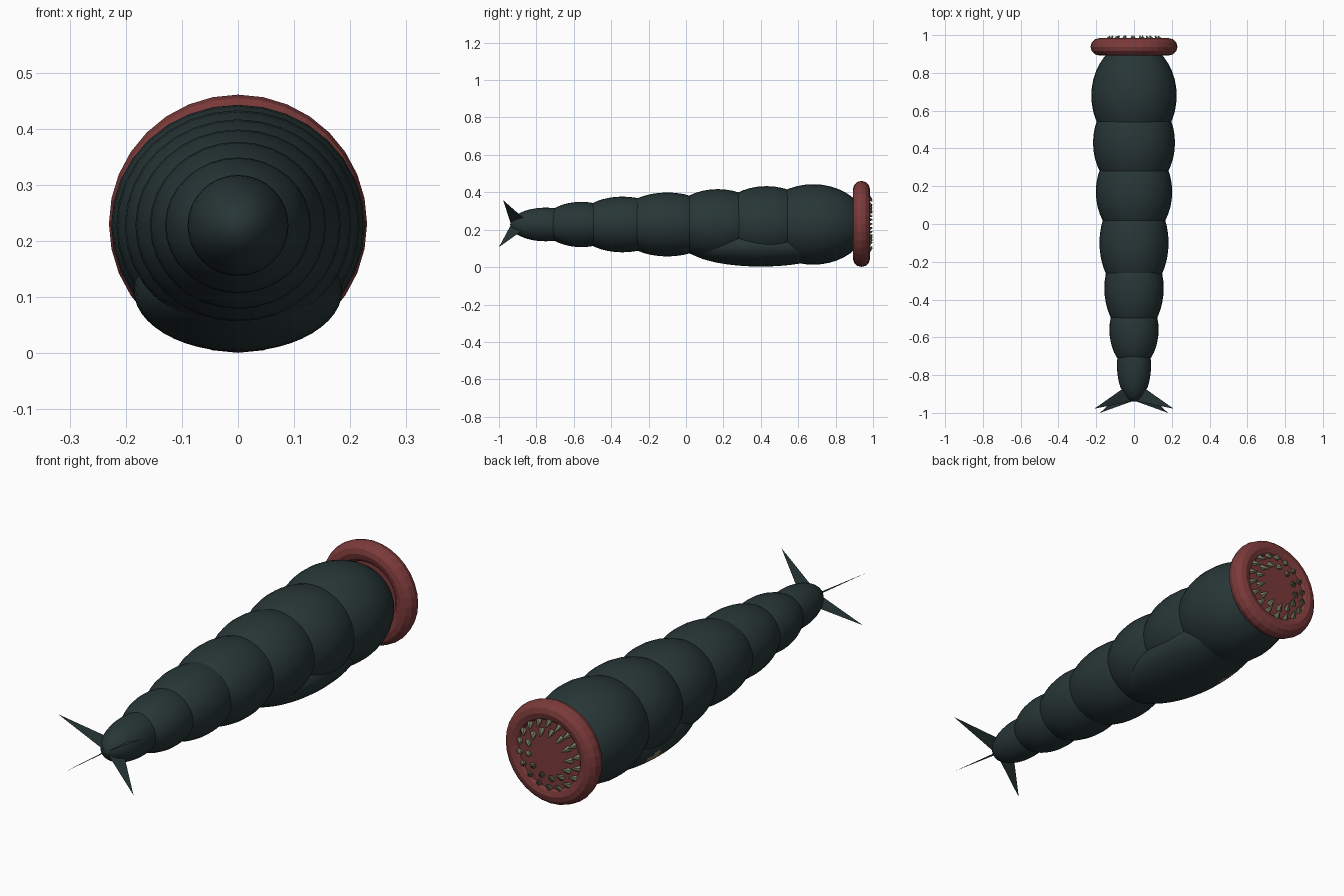
import bpy, bmesh, math
from mathutils import Vector

cube = bpy.data.objects.get("Cube")
if cube:
    bpy.data.objects.remove(cube, do_unlink=True)


def material(name, rgb):
    m = bpy.data.materials.new(name)
    m.use_nodes = True
    m.diffuse_color = (*rgb, 1)
    m.node_tree.nodes["Principled BSDF"].inputs["Base Color"].default_value = (*rgb, 1)
    return m


hide = material("dark_teal_hide", (0.021, 0.037, 0.037))
flesh = material("mouth_red", (0.2, 0.042, 0.042))
bone = material("tooth_olive", (0.17, 0.19, 0.115))
sand = material("sand_patch", (0.26, 0.2, 0.11))
AXIS_Z = 0.228


def finish(name, mat, smooth=False):
    ob = bpy.context.object
    ob.name = name
    ob.data.materials.append(mat)
    if smooth:
        bpy.ops.object.shade_smooth()
    return ob


def ellipsoid(name, loc, radii, mat, segments=32, rings=20):
    # poles point along the body
    bpy.ops.mesh.primitive_uv_sphere_add(segments=segments, ring_count=rings, radius=1)
    ob = finish(name, mat, True)
    rx, ry, rz = radii
    for v in ob.data.vertices:
        x, y, z = v.co
        v.co = (x * rx, z * ry, -y * rz)
    ob.location = loc
    return ob


# Body segments from tail to head: y, half length, half width, half height
segments = [
    (-0.75, 0.19, 0.09, 0.09),
    (-0.56, 0.205, 0.13, 0.121),
    (-0.34, 0.25, 0.157, 0.149),
    (-0.10, 0.28, 0.183, 0.171),
    (0.17, 0.265, 0.202, 0.189),
    (0.43, 0.276, 0.217, 0.205),
    (0.68, 0.285, 0.226, 0.215),
]
for i, (y, length, width, height) in enumerate(segments):
    ellipsoid(f"body_segment_{i + 1}", (0, y, AXIS_Z), (width, length, height), hide)

# Sagging belly with a small pale patch low on one flank
belly = ellipsoid("belly", (0, 0.4, 0.113), (0.186, 0.4, 0.11), hide, 48, 32)
belly.data.materials.append(sand)
patch = Vector((-0.155, 0.06, -0.06))
for p in belly.data.polygons:
    if (p.center - patch).length < 0.05:
        p.material_index = 1

# Lip ring
bpy.ops.mesh.primitive_torus_add(major_segments=32, minor_segments=12,
                                 major_radius=0.184, minor_radius=0.046,
                                 location=(0, 0.938, 0.231),
                                 rotation=(math.pi / 2, 0, 0))
finish("lip_ring", flesh)

# Mouth floor
bpy.ops.mesh.primitive_cylinder_add(vertices=32, radius=0.17, depth=0.03,
                                    location=(0, 0.954, 0.231),
                                    rotation=(math.pi / 2, 0, 0))
finish("mouth_floor", flesh)


# Two rings of teeth leaning inward
def tooth_ring(name, count, radius):
    for i in range(count):
        a = 2 * math.pi * (i + 0.5) / count
        out = Vector((math.cos(a), 0, math.sin(a)))
        lean = Vector((0, 0.8, 0)) - out * 0.6
        bpy.ops.mesh.primitive_cone_add(
            vertices=6, radius1=0.015, radius2=0.003, depth=0.036,
            location=out * radius + Vector((0, 0.981, 0.231)),
            rotation=lean.to_track_quat('Z', 'Y').to_euler())
        finish(f"{name}_{i + 1}", bone)


tooth_ring("outer_tooth", 18, 0.14)
tooth_ring("inner_tooth", 13, 0.098)


# Four flat tail fins, edge-on to the body axis
def fin(name, tip):
    bm = bmesh.new()
    pts = [(0, -0.935, AXIS_Z), (0, -0.83, AXIS_Z), tip]
    bm.faces.new([bm.verts.new(p) for p in pts])
    me = bpy.data.meshes.new(name)
    bm.to_mesh(me)
    bm.free()
    me.materials.append(hide)
    bpy.context.collection.objects.link(bpy.data.objects.new(name, me))


for side, s in (("left", 1), ("right", -1)):
    fin(f"upper_fin_{side}", (s * 0.21, -0.978, 0.358))
    fin(f"lower_fin_{side}", (s * 0.18, -1.0, 0.107))
